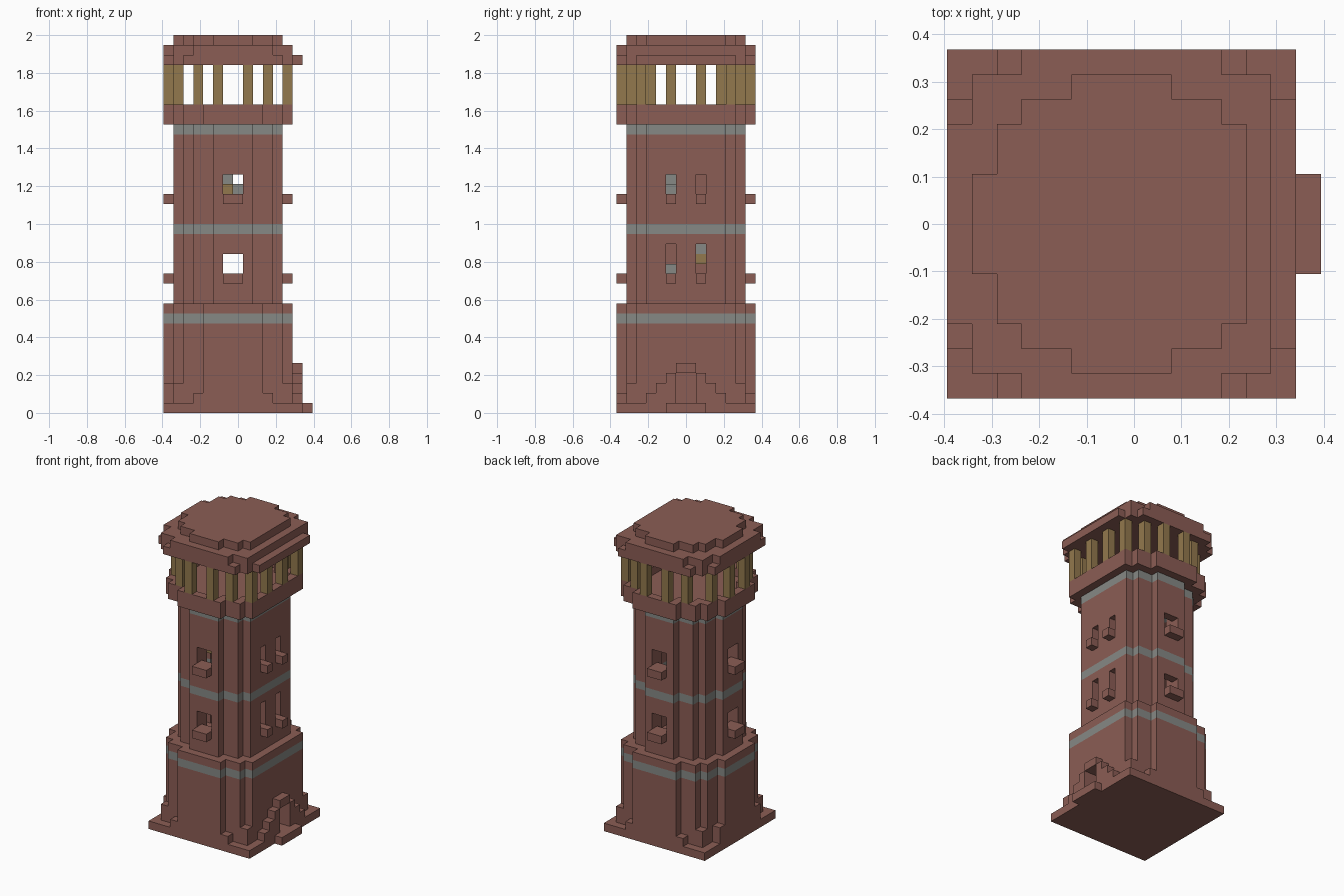
import bpy
import bmesh
from mathutils import Vector

cube = bpy.data.objects.get("Cube")
if cube:
    bpy.data.objects.remove(cube, do_unlink=True)

UNIT = 2 / 38
ORIGIN = Vector((7.5, 7, 0))


def make_material(name, colour):
    mat = bpy.data.materials.new(name)
    mat.use_nodes = True
    mat.diffuse_color = (*colour, 1)
    mat.node_tree.nodes["Principled BSDF"].inputs["Base Color"].default_value = (*colour, 1)
    return mat


BRICK = make_material("red brick", (0.26, 0.11, 0.09))
STONE = make_material("grey stone", (0.24, 0.25, 0.235))
WOOD = make_material("oak wood", (0.29, 0.19, 0.075))


def box(i, j, k):
    """Block cells in three half-open ranges."""
    return {(a, b, c) for a in range(*i) for b in range(*j) for c in range(*k)}


def plan(insets, right):
    """Stepped round footprint, cut off straight at the right side."""
    rows = insets + insets[::-1]
    return {(i, j) for j, n in enumerate(rows) for i in range(n, min(14 - n, right))}


def ring(cells):
    """Wall one block thick around a footprint."""
    return {(i, j) for i, j in cells
            if any((i + a, j + b) not in cells for a in (-1, 0, 1) for b in (-1, 0, 1))}


def rise(cells, low, high):
    return {(i, j, k) for i, j in cells for k in range(low, high)}


def build(name, cells, material, bands=()):
    """Skin a set of blocks; layers listed in bands become stone."""
    bm = bmesh.new()
    verts = {}

    def vert(p):
        key = tuple(p)
        if key not in verts:
            verts[key] = bm.verts.new((Vector(p) - ORIGIN) * UNIT)
        return verts[key]

    for cell in sorted(cells):
        for axis in range(3):
            u, v = (axis + 1) % 3, (axis + 2) % 3
            for side in (0, 1):
                near = list(cell)
                near[axis] += 2 * side - 1
                if tuple(near) in cells:
                    continue
                corners = []
                for du, dv in ((0, 0), (1, 0), (1, 1), (0, 1)):
                    p = list(cell)
                    p[axis] += side
                    p[u] += du
                    p[v] += dv
                    corners.append(vert(p))
                face = bm.faces.new(corners if side else corners[::-1])
                face.material_index = int(cell[2] in bands)
    bmesh.ops.dissolve_limit(bm, angle_limit=0.01, verts=bm.verts[:],
                             edges=bm.edges[:], delimit={'MATERIAL'})
    mesh = bpy.data.meshes.new(name)
    bm.to_mesh(mesh)
    bm.free()
    mesh.materials.append(material)
    if bands:
        mesh.materials.append(STONE)
    obj = bpy.data.objects.new(name, mesh)
    bpy.context.collection.objects.link(obj)


WIDE = [4, 2, 1, 1, 0, 0, 0]
NARROW = [7, 5, 3, 2, 2, 1, 1]
wide, narrow = plan(WIDE, 13), plan(NARROW, 12)

# Ground slab and doorstep
build("base_slab", box((0, 14), (0, 14), (0, 1)), BRICK)
build("doorstep", box((14, 15), (5, 9), (0, 1)), BRICK)

# Lower storey with flared foot, ledge and doorway
doorway = box((11, 14), (6, 8), (1, 4))
lower = rise(ring(wide), 1, 10) | rise(wide, 10, 11)
lower |= rise(ring(plan([3, 1, 1, 0, 0, 0, 0], 13)), 1, 2)
lower |= rise(ring(plan([4, 1, 1, 0, 0, 0, 0], 13)), 2, 3)
build("lower_storey", lower - doorway, BRICK, bands=(9,))

# Stepped door surround
surround = set()
for k in range(1, 5):
    surround |= box((13, 14), (2 + k, 12 - k), (k, k + 1))
build("door_surround", surround - doorway, BRICK)

# Shaft with windows on all four sides, and their sills
shaft = rise(ring(narrow), 11, 29)
for k, slit_top in ((14, 17), (22, 24)):
    shaft -= box((6, 8), (0, 14), (k, k + 2))
    shaft -= box((0, 4), (6, 8), (k, k + 2))
    sills = {"front": ((6, 8), (0, 1)), "back": ((6, 8), (13, 14)), "right": ((0, 1), (6, 8))}
    for j in (5, 8):
        shaft -= box((10, 13), (j, j + 1), (k, slit_top))
        sills[f"left_{j}"] = ((12, 13), (j, j + 1))
    for side, (i, j) in sills.items():
        build(f"window_sill_{side}_{k}", box(i, j, (k - 1, k)), BRICK)
build("tower_shaft", shaft, BRICK, bands=(18, 28))

# Stair treads and beams inside
build("stair_tread_low", box((8, 11), (5, 6), (14, 15)), STONE)
build("stair_tread_middle", box((8, 11), (8, 9), (16, 17)), STONE)
build("stair_beam_middle", box((8, 11), (8, 9), (15, 16)), WOOD)
build("stair_tread_high", box((7, 11), (5, 6), (22, 23)), STONE)
build("stair_tread_top", box((3, 7), (5, 6), (23, 24)), STONE)
build("stair_beam_top", box((3, 7), (4, 5), (22, 23)), WOOD)

# Lookout balcony and its posts
build("balcony", rise(wide, 29, 30) | rise(ring(wide), 30, 31), BRICK)
posts = {(12, 2), (12, 5), (12, 8), (12, 11)}
for a, b in ((5, 0), (3, 1)):
    for m in (a, 13 - a):
        posts |= {(m, b), (m, 13 - b), (b, m)}
for n, (i, j) in enumerate(sorted(posts)):
    build(f"balcony_post_{n + 1}", box((i, i + 1), (j, j + 1), (31, 35)), WOOD)

# Stepped roof
build("roof_eaves", rise(plan([2, 1, 0, 0, 0, 0, 0], 14), 35, 36), BRICK)
build("roof_step", rise(plan([3, 1, 1, 0, 0, 0, 0], 13), 36, 37), BRICK)
build("roof_cap", rise(narrow, 37, 38), BRICK)
